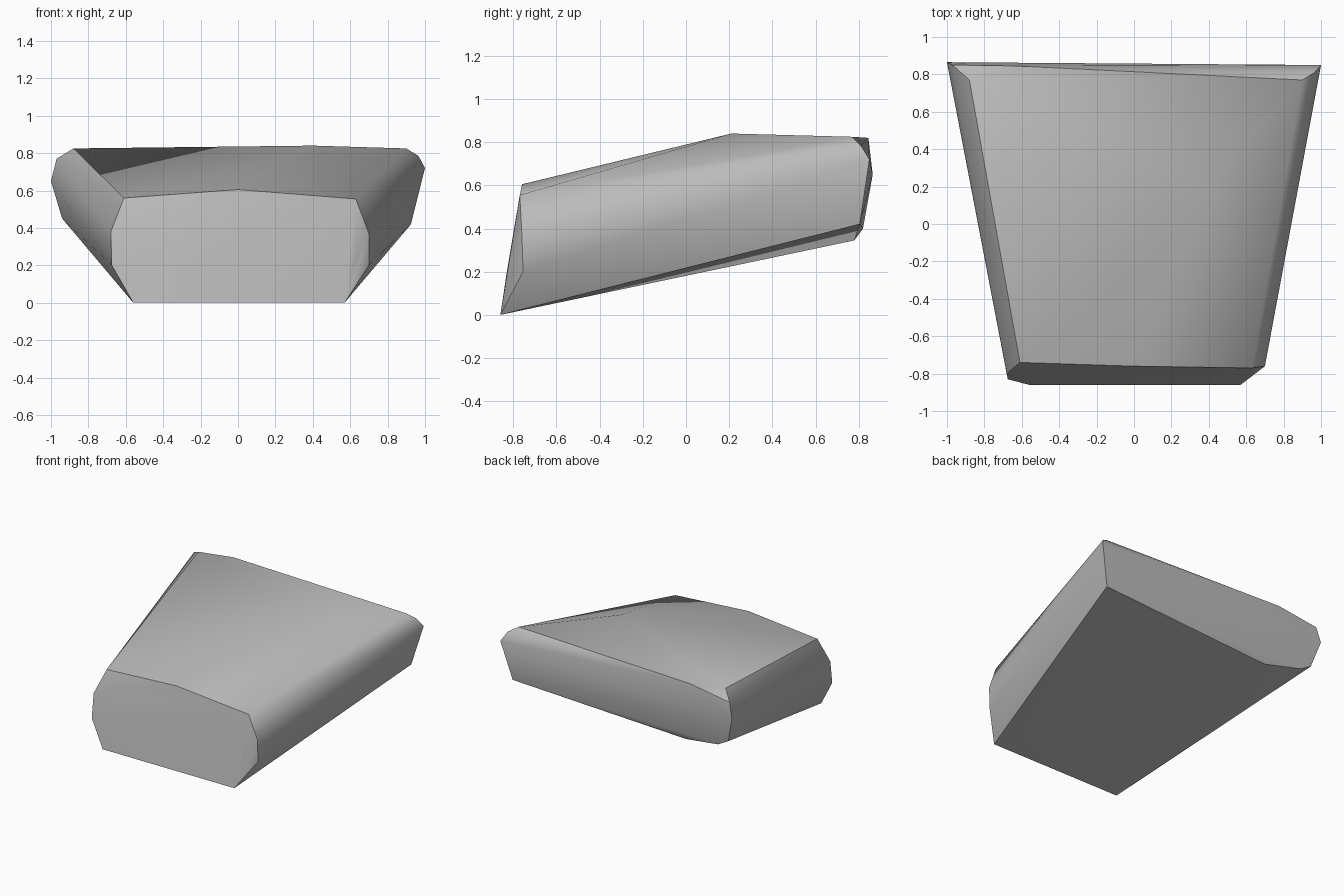
import bpy, bmesh
from math import radians

cube = bpy.data.objects.get("Cube")
if cube:
    bpy.data.objects.remove(cube, do_unlink=True)

# Plain stone colour
stone = bpy.data.materials.new("stone_grey")
stone.use_nodes = True
grey = (0.5, 0.5, 0.5, 1)
stone.diffuse_color = grey
stone.node_tree.nodes["Principled BSDF"].inputs["Base Color"].default_value = grey

# Corners of the narrow front end
front_end = [
    (-0.56, -0.86, 0), (0.57, -0.86, 0),
    (-0.675, -0.83, 0.2), (-0.68, -0.8, 0.38), (-0.61, -0.74, 0.56),
    (0, -0.76, 0.605),
    (0.63, -0.77, 0.555), (0.7, -0.76, 0.37), (0.7, -0.755, 0.2),
    (0.62, -0.82, 0.21),
]

# Corners of the wide, raised back end
back_end = [
    (-0.55, 0.78, 0.345), (-0.85, 0.82, 0.4), (-0.94, 0.825, 0.45),
    (-1, 0.865, 0.65), (-0.97, 0.85, 0.77), (-0.88, 0.77, 0.825),
    (-0.63, 0.845, 0.82),
    (0.9, 0.77, 0.825), (0.965, 0.81, 0.785), (1, 0.85, 0.72),
    (0.925, 0.805, 0.42),
]

# Slight bulge on the top
top_bulge = [(0.4, 0.21, 0.84)]

# Wrap the corners in one faceted block
bm = bmesh.new()
for point in front_end + back_end + top_bulge:
    bm.verts.new(point)
hull = bmesh.ops.convex_hull(bm, input=bm.verts)
loose = [v for v in bm.verts if not v.link_faces]
bmesh.ops.delete(bm, geom=loose, context="VERTS")
bmesh.ops.recalc_face_normals(bm, faces=bm.faces)

mesh = bpy.data.meshes.new("stone_block")
bm.to_mesh(mesh)
bm.free()
mesh.materials.append(stone)
block = bpy.data.objects.new("stone_block", mesh)
bpy.context.collection.objects.link(block)

# Soft shading across the shallow folds
bpy.ops.object.select_all(action="DESELECT")
block.select_set(True)
bpy.context.view_layer.objects.active = block
bpy.ops.object.shade_smooth_by_angle(angle=radians(30))
